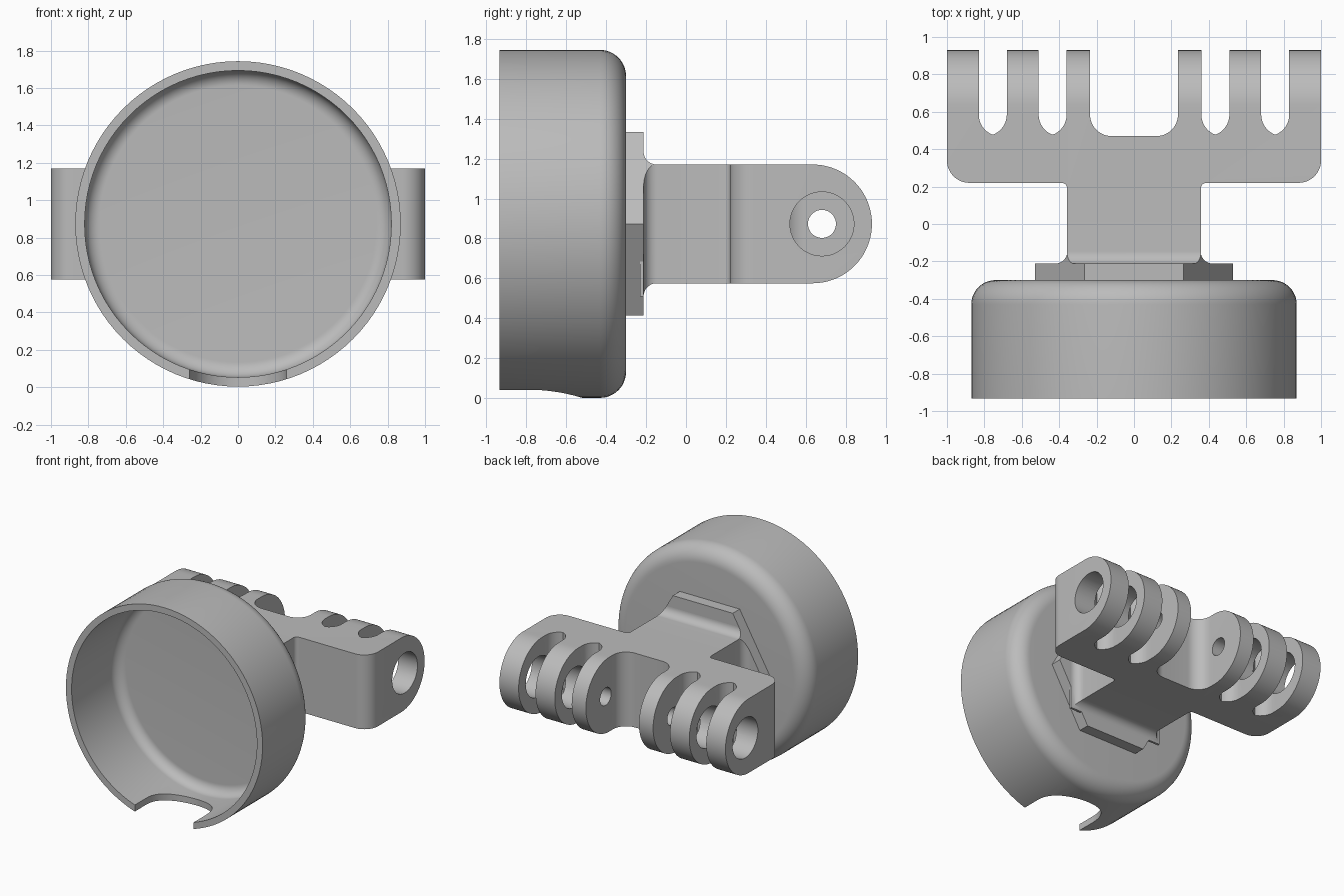
import bpy, bmesh, math
from mathutils import Matrix, Vector

if "Cube" in bpy.data.objects:
    bpy.data.objects.remove(bpy.data.objects["Cube"])

ZC = 0.873          # height of the common centre line
CUP_R = 0.87
ARM_H = 0.297       # half height of the arm
NECK = 0.357        # half width of the neck
HEX_R = 0.53

grey = bpy.data.materials.new("plain grey")
grey.use_nodes = True
grey.diffuse_color = (0.5, 0.5, 0.5, 1)
grey.node_tree.nodes["Principled BSDF"].inputs["Base Color"].default_value = (0.5, 0.5, 0.5, 1)


def arc(cx, cy, r, a0, a1, n=12):
    angles = [math.radians(a0 + (a1 - a0) * i / n) for i in range(n + 1)]
    return [(cx + r * math.cos(a), cy + r * math.sin(a)) for a in angles]


def finish(name, bm):
    bmesh.ops.recalc_face_normals(bm, faces=bm.faces)
    mesh = bpy.data.meshes.new(name)
    bm.to_mesh(mesh)
    bm.free()
    mesh.materials.append(grey)
    obj = bpy.data.objects.new(name, mesh)
    bpy.context.collection.objects.link(obj)
    return obj


def prism(name, outline, axis, lo, hi):
    """Extrude a 2D outline along an axis."""
    place = {"x": lambda u, v, w: (w, u, v),
             "y": lambda u, v, w: (u, w, v),
             "z": lambda u, v, w: (u, v, w)}[axis]
    bm = bmesh.new()
    face = bm.faces.new([bm.verts.new(place(u, v, lo)) for u, v in outline])
    moved = bmesh.ops.extrude_face_region(bm, geom=[face])["geom"]
    bmesh.ops.translate(bm, vec=Vector(place(0, 0, hi - lo)),
                        verts=[g for g in moved if isinstance(g, bmesh.types.BMVert)])
    return finish(name, bm)


def combine(obj, tool, operation="DIFFERENCE"):
    """Apply a boolean and discard the tool."""
    mod = obj.modifiers.new("cut", "BOOLEAN")
    mod.operation, mod.solver, mod.object = operation, "EXACT", tool
    graph = bpy.context.evaluated_depsgraph_get()
    graph.update()
    mesh = bpy.data.meshes.new_from_object(obj.evaluated_get(graph))
    obj.modifiers.clear()
    obj.data = mesh
    bpy.data.objects.remove(tool)


# Cup: lathed shell, open to the front, rounded at the back
outer = arc(CUP_R - 0.13, -0.43, 0.13, 90, 0)
inner = arc(0.74, -0.44, 0.08, 0, 90)
profile = [(0, -0.30)] + outer + [(CUP_R, -0.932), (0.82, -0.932)] + inner + [(0, -0.36)]
bm = bmesh.new()
ring = [bm.verts.new((r, y, ZC)) for r, y in profile]
edges = [bm.edges.new(pair) for pair in zip(ring, ring[1:])]
bmesh.ops.spin(bm, geom=ring + edges, cent=(0, 0, ZC), axis=(0, 1, 0),
               angle=math.tau, steps=96, use_duplicate=False)
bmesh.ops.remove_doubles(bm, verts=bm.verts, dist=0.0001)
cup = finish("cup", bm)

# Rounded notch in the lower rim
notch = [(-0.26, -1.1), (0.26, -1.1)] + arc(0, -0.78, 0.26, 0, 180, 32)
combine(cup, prism("notch_cutter", notch, "z", -0.2, 0.3))

# Hexagonal mounting plate
hexagon = arc(0, ZC, HEX_R, 0, 300, 5)
plate = prism("hex_plate", hexagon, "y", -0.33, -0.212)

# Arm plan: flared neck, cross bar and three prongs on each side
FLARE, ROOT, TIP = 0.065, 0.115, 0.98
half = [(NECK + FLARE, -0.23)]
half += arc(NECK + FLARE, -0.147, FLARE, 270, 180)
half += arc(NECK + 0.03, 0.19, 0.03, 180, 90, 6)
half += arc(0.88, 0.34, 0.12, 270, 360)
meet = math.degrees(math.acos(1 - 0.075 / ROOT))
for left, right in ((0.68, 0.83), (0.36, 0.51)):
    half += [(1.0 if right > 0.8 else 0.68, TIP), (right, TIP)]
    half += arc(right - ROOT, 0.585, ROOT, 0, -meet, 8)
    half += arc(left + ROOT, 0.585, ROOT, 180 + meet, 180, 8)[1:]
    if left > 0.5:
        continue
    half += [(left, TIP), (0.235, TIP)]
half += arc(0.235 - ROOT, 0.585, ROOT, 0, -90)
plan = half + [(-x, y) for x, y in reversed(half)]
arm = prism("forked_arm", plan, "z", ZC - 0.6, ZC + 0.6)

# Side profile of the arm: flared root and round prong ends
flare = [(-0.23, ARM_H + FLARE)] + arc(-0.147, ARM_H + FLARE, FLARE, 180, 270)
side = flare + arc(0.633, 0, ARM_H, 90, -90, 40) + [(y, -z) for y, z in reversed(flare)]
side = [(y, z + ZC) for y, z in side]
combine(arm, prism("side_cutter", side, "x", -1.2, 1.2), "INTERSECT")

# Trim the flare to the edges of the hexagon
apothem = HEX_R * math.cos(math.pi / 6)
for k in range(6):
    bm = bmesh.new()
    bmesh.ops.create_cube(bm, size=1)
    bm.transform(Matrix.Translation((0, 0, ZC))
                 @ Matrix.Rotation(k * math.pi / 3, 4, "Y")
                 @ Matrix.Translation((0, -0.2, apothem + 0.25))
                 @ Matrix.Diagonal((1, 0.16, 0.5, 1)))
    combine(arm, finish("trim_cutter", bm))

# Bolt holes: wide through the outer prongs, narrow through the inner ones
for lo, hi, radius in ((0.44, 1.1, 0.16), (-1.1, -0.44, 0.16), (-0.6, 0.6, 0.07)):
    hole = arc(0.68, ZC, radius, 0, 360, 48)[:-1]
    combine(arm, prism("hole_cutter", hole, "x", lo, hi))

# Smooth the rounded surfaces, keep hard edges
bpy.ops.object.select_all(action="DESELECT")
for obj in (cup, plate, arm):
    obj.select_set(True)
bpy.context.view_layer.objects.active = arm
bpy.ops.object.shade_smooth_by_angle(angle=math.radians(30))
